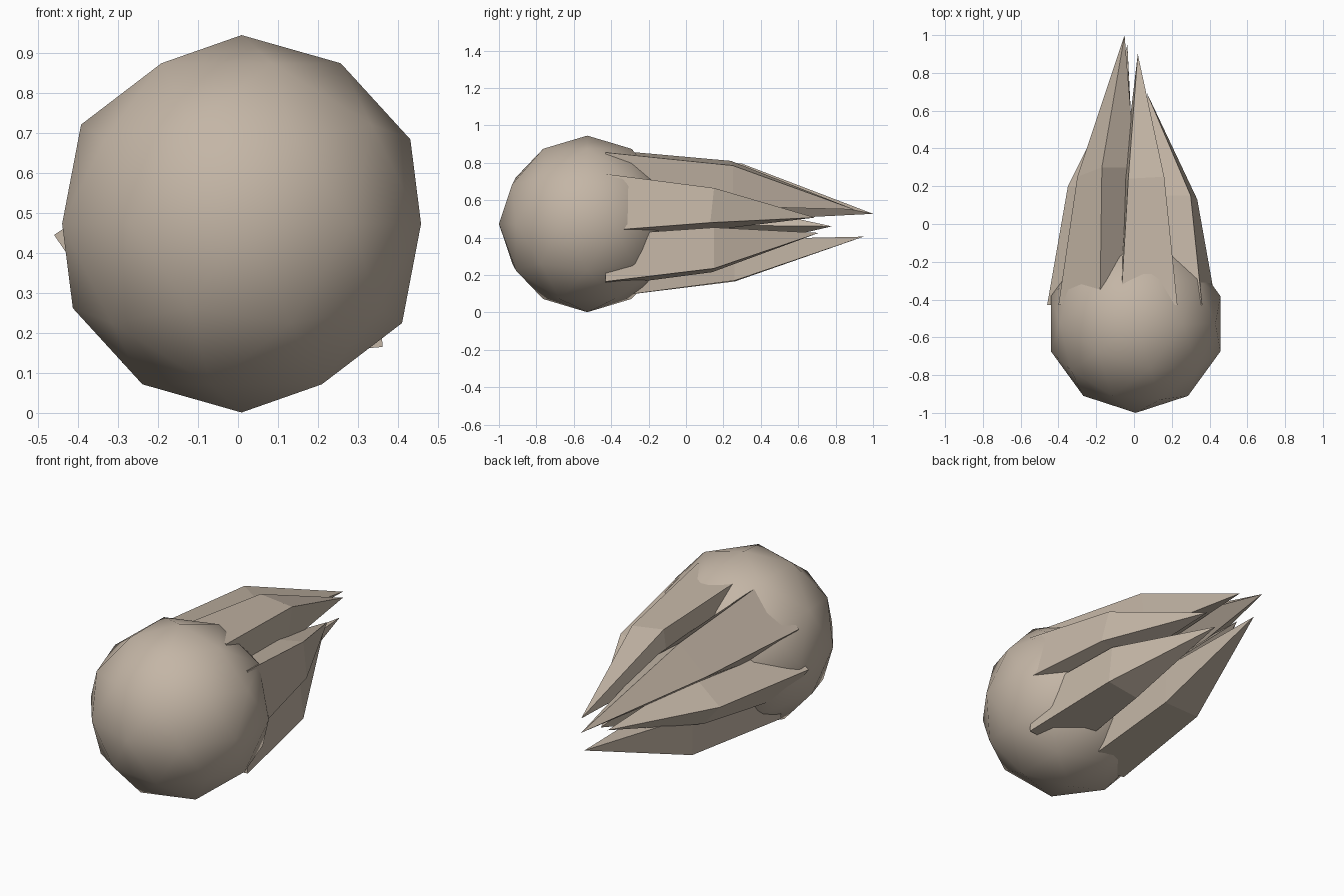
import bpy, bmesh
from mathutils import Vector

cube = bpy.data.objects.get("Cube")
if cube:
    bpy.data.objects.remove(cube, do_unlink=True)

# one stone colour for everything
stone = bpy.data.materials.new("warm_stone")
stone.use_nodes = True
colour = (0.55, 0.465, 0.38, 1)
stone.diffuse_color = colour
bsdf = stone.node_tree.nodes["Principled BSDF"]
bsdf.inputs["Base Color"].default_value = colour
bsdf.inputs["Roughness"].default_value = 0.8

# round head
bpy.ops.mesh.primitive_ico_sphere_add(subdivisions=2, radius=0.472, location=(0.009, -0.528, 0.473))
head = bpy.context.object
head.name = "rock_head"
head.data.materials.append(stone)
bpy.ops.object.shade_smooth()


def section(a, b, depth):
    """Four-sided section: outer corners a and b, then two corners set inward."""
    a, b = Vector(a), Vector(b)
    chord = b - a
    inward = Vector((chord.z, 0, -chord.x)).normalized()
    if inward.dot(Vector((0, 0, 0.475)) - Vector((a.x, 0, a.z))) < 0:
        inward.negate()
    return [a, b, b + inward * depth, a + inward * depth]


def spike(name, base, middle, tip):
    """Tapered box running from the head through a bend to a point."""
    bm = bmesh.new()
    lower = [bm.verts.new(p) for p in section(*base, 0.25)]
    upper = [bm.verts.new(p) for p in section(*middle, 0.22)]
    point = bm.verts.new(tip)
    bm.faces.new(lower)
    for i in range(4):
        j = (i + 1) % 4
        bm.faces.new((lower[i], lower[j], upper[j], upper[i]))
        bm.faces.new((upper[i], upper[j], point))
    bmesh.ops.recalc_face_normals(bm, faces=bm.faces)
    mesh = bpy.data.meshes.new(name)
    bm.to_mesh(mesh)
    bm.free()
    mesh.materials.append(stone)
    bpy.context.collection.objects.link(bpy.data.objects.new(name, mesh))


# tail spikes: outer corners at the root, at the bend, and the tip
START = -0.43
spike("top_left_spike",
      ((-0.07, START, 0.87), (0.23, START, 0.855)),
      ((-0.03, 0.24, 0.81), (0.16, 0.25, 0.785)), (0.02, 0.9, 0.55))
spike("left_spike",
      ((0.36, START, 0.74), (0.435, START, 0.437)),
      ((0.30, 0.15, 0.665), (0.335, 0.13, 0.48)), (0.07, 0.69, 0.507))
spike("bottom_left_spike",
      ((0.362, START, 0.165), (0.08, START, 0.14)),
      ((0.30, 0.15, 0.235), (0.10, 0.14, 0.215)), (0.03, 0.71, 0.425))
spike("bottom_right_spike",
      ((0.02, START, 0.08), (-0.29, START, 0.125)),
      ((0.0, 0.26, 0.17), (-0.22, 0.26, 0.165)), (-0.035, 0.95, 0.405))
spike("right_spike",
      ((-0.46, START, 0.445), (-0.34, START, 0.27)),
      ((-0.35, 0.2, 0.445), (-0.25, 0.2, 0.325)), (-0.06, 0.78, 0.46))
spike("top_right_spike",
      ((-0.40, START, 0.655), (-0.18, START, 0.86)),
      ((-0.30, 0.25, 0.62), (-0.17, 0.3, 0.795)), (-0.05, 1.0, 0.527))
